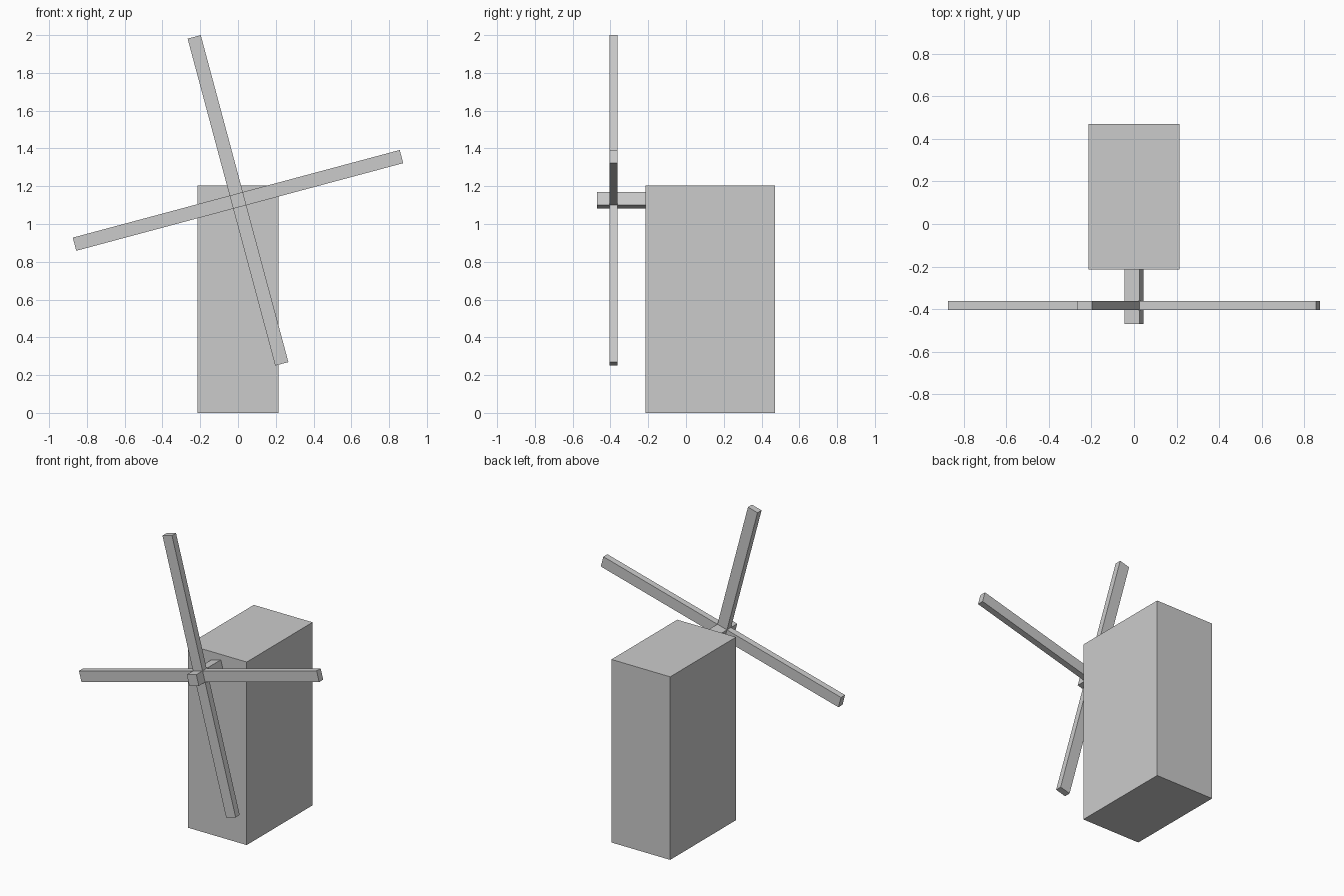
import bpy
import bmesh
import math
from mathutils import Matrix

old = bpy.data.objects.get("Cube")
if old:
    bpy.data.objects.remove(old, do_unlink=True)

# One flat colour for everything
GREY = (0.6, 0.6, 0.6, 1.0)
grey = bpy.data.materials.new("light grey")
grey.use_nodes = True
grey.diffuse_color = GREY
grey.node_tree.nodes["Principled BSDF"].inputs["Base Color"].default_value = GREY

HUB_Z = 1.125                # height of the sail axis
TILT = math.radians(-15)     # sails lean to the model's right at the top
HALF_W = 0.036               # half the width of a sail and of the shaft
HALF_L = 0.896               # sail length from the axis


def prism(name, profile, y_front, y_back, z=0.0, angle=0.0):
    """Extrude an (x, z) profile from y_front to y_back, turned about the y axis."""
    bm = bmesh.new()
    face = bm.faces.new([bm.verts.new((x, y_front, h)) for x, h in profile])
    ext = bmesh.ops.extrude_face_region(bm, geom=[face], use_keep_orig=True)
    moved = [v for v in ext["geom"] if isinstance(v, bmesh.types.BMVert)]
    bmesh.ops.translate(bm, verts=moved, vec=(0, y_back - y_front, 0))
    bmesh.ops.recalc_face_normals(bm, faces=bm.faces)
    bm.transform(Matrix.Translation((0, 0, z)) @ Matrix.Rotation(angle, 4, "Y"))
    mesh = bpy.data.meshes.new(name)
    bm.to_mesh(mesh)
    bm.free()
    mesh.materials.append(grey)
    obj = bpy.data.objects.new(name, mesh)
    bpy.context.collection.objects.link(obj)
    return obj


def rectangle(x, z0, z1):
    return [(-x, z0), (x, z0), (x, z1), (-x, z1)]


# Tower block
prism("tower", rectangle(0.214, 0, 1.205), -0.215, 0.47)

# Square shaft turned with the sails
prism("shaft", rectangle(HALF_W, -HALF_W, HALF_W), -0.47, -0.215, HUB_Z, TILT)

# Four sails as one cross, made from a quarter repeated around the axis
quarter = [(HALF_L, -HALF_W), (HALF_L, HALF_W), (HALF_W, HALF_W)]
cross = []
for i in range(4):
    c, s = round(math.cos(i * math.pi / 2)), round(math.sin(i * math.pi / 2))
    cross += [(c * x - s * z, s * x + c * z) for x, z in quarter]
prism("sails", cross, -0.405, -0.363, HUB_Z, TILT)
